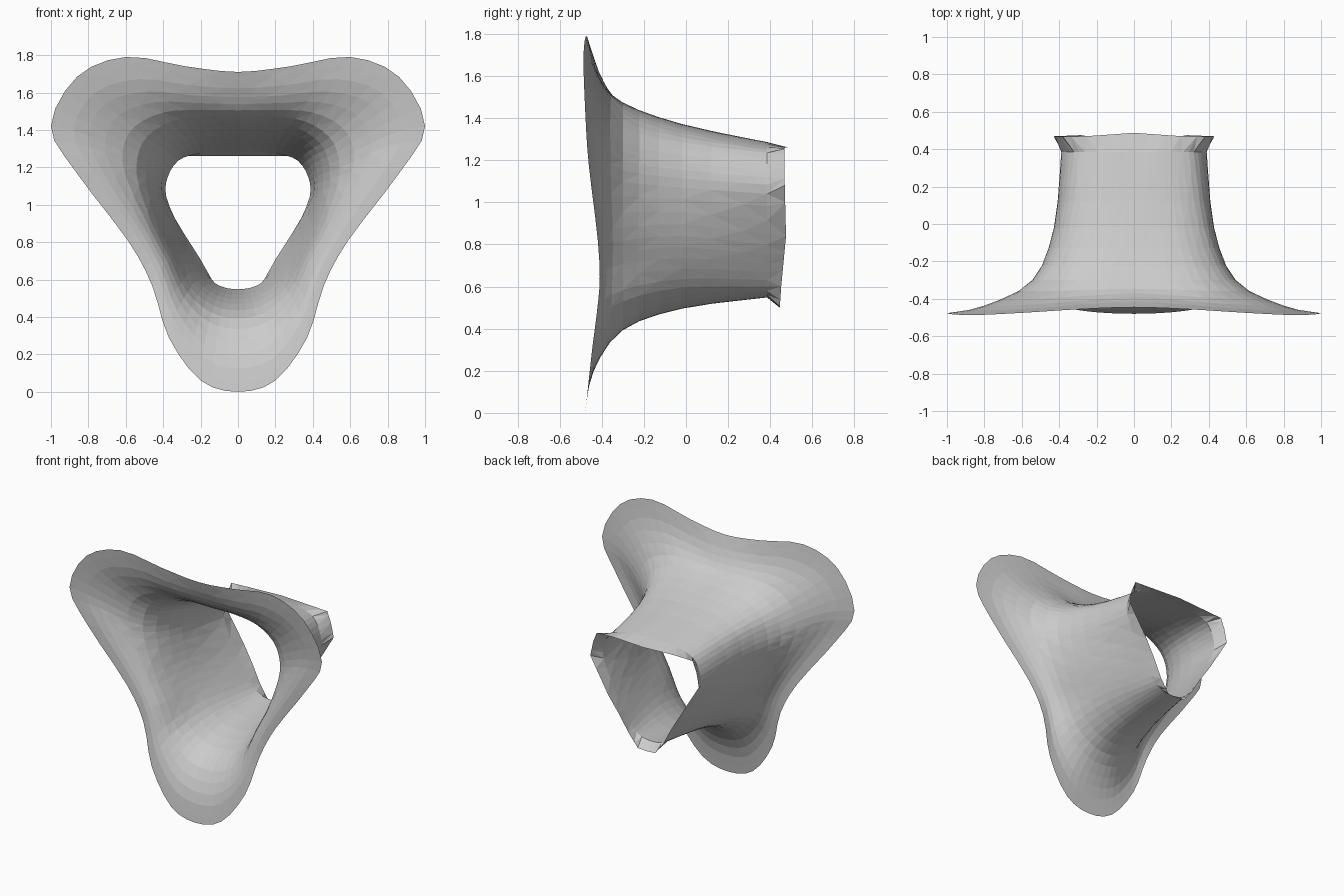
import bpy, bmesh, math
from mathutils import Vector

cube = bpy.data.objects.get("Cube")
if cube:
    bpy.data.objects.remove(cube)

AROUND, ALONG = 3, 3     # subdivisions between control points

# Half of the wavy front rim, top middle to bottom middle (x, z), and its depths
RIM = [(0, 1.71), (.28, 1.74), (.6, 1.79), (.86, 1.685), (1, 1.42), (.87, 1.18),
       (.59, .81), (.46, .57), (.37, .29), (.2, .06), (0, 0)]
RIM_Y = [-.445, -.455, -.475, -.487, -.478, -.462, -.418, -.412, -.447, -.472, -.48]

# Half cross-sections behind the rim: (depth, lobe shift, tilt, points)
SECTIONS = [
    (-.415, -.023, 0, [(0, 1.575), (.24, 1.585), (.49, 1.605), (.71, 1.54), (.8, 1.37), (.72, 1.17),
                       (.525, .865), (.415, .665), (.325, .43), (.18, .25), (0, .2)]),
    (-.3, 0, 0, [(0, 1.472), (.19, 1.472), (.36, 1.445), (.49, 1.36), (.54, 1.24), (.53, 1.1),
                 (.45, .88), (.36, .705), (.27, .53), (.14, .422), (0, .393)]),
    (-.02, 0, 0, [(0, 1.372), (.14, 1.367), (.27, 1.345), (.375, 1.285), (.42, 1.19), (.425, 1.07),
                  (.385, .895), (.315, .735), (.22, .595), (.11, .515), (0, .495)]),
    (.385, 0, 0, [(0, 1.285), (.12, 1.285), (.23, 1.27), (.32, 1.235), (.375, 1.15), (.383, 1.04),
                  (.3, .85), (.22, .71), (.145, .6), (.08, .56), (0, .548)]),
]
# Rear opening: straight-sided triangle with cut corners
REAR = (.467, -.01, .03, [(0, 1.26), (.13, 1.26), (.25, 1.26), (.38, 1.255), (.41, 1.18),
                          (.43, 1.08), (.285, .84), (.205, .715), (.14, .6), (.07, .505), (0, .5)])


def spline(a, b, c, d, t):
    return .5 * (2 * b + (c - a) * t + (2 * a - 5 * b + 4 * c - d) * t * t
                 + (3 * b - a - 3 * c + d) * t ** 3)


def place(section):
    """Give each point its depth, swayed towards the three lobes."""
    depth, shift, tilt, half = section
    return [Vector((x, depth + shift * math.sin(3 * math.atan2(z - 1.03, x)) + tilt * (z - .9), z))
            for x, z in half]


def ring(half, smooth=True):
    """Mirror half a section into a closed, subdivided loop."""
    loop = half + [Vector((-p.x, p.y, p.z)) for p in half[-2:0:-1]]
    n, out = len(loop), []
    for i in range(n):
        p = [loop[(i + k) % n] for k in (-1, 0, 1, 2)]
        for s in range(AROUND):
            t = s / AROUND
            out.append(spline(*p, t) if smooth else p[1].lerp(p[2], t))
    return out


# Interpolate rings smoothly from the flared front to the throat
keys = [ring([Vector((x, y, z)) for (x, z), y in zip(RIM, RIM_Y)])]
keys += [ring(place(s)) for s in SECTIONS]
last = len(keys) - 1
rings = []
for i in range(last):
    a, b, c, d = (keys[min(max(i + k, 0), last)] for k in (-1, 0, 1, 2))
    for s in range(ALONG):
        rings.append([spline(*p, s / ALONG) for p in zip(a, b, c, d)])
rings += [keys[last], ring(place(REAR), smooth=False)]

# Skin the rings with flat triangles
bm = bmesh.new()
grid = [[bm.verts.new(p) for p in r] for r in rings]
count = len(grid[0])
for j in range(len(grid) - 1):
    for i in range(count):
        k = (i + 1) % count
        a, b, c, d = grid[j][i], grid[j][k], grid[j + 1][k], grid[j + 1][i]
        tris = ((a, b, c), (a, c, d)) if (i + j) % 2 else ((a, b, d), (b, c, d))
        for tri in tris:
            bm.faces.new(tri)
bm.normal_update()
if sum(f.normal.dot(f.calc_center_median() - Vector((0, 0, 1))) for f in bm.faces) < 0:
    bmesh.ops.reverse_faces(bm, faces=bm.faces[:])
mesh = bpy.data.meshes.new("flared_shell")
bm.to_mesh(mesh)
bm.free()
shell = bpy.data.objects.new("flared_shell", mesh)
bpy.context.collection.objects.link(shell)

# Plain grey
grey = bpy.data.materials.new("light_grey")
grey.use_nodes = True
colour = (.6, .6, .6, 1)
grey.diffuse_color = colour
grey.node_tree.nodes["Principled BSDF"].inputs["Base Color"].default_value = colour
mesh.materials.append(grey)
